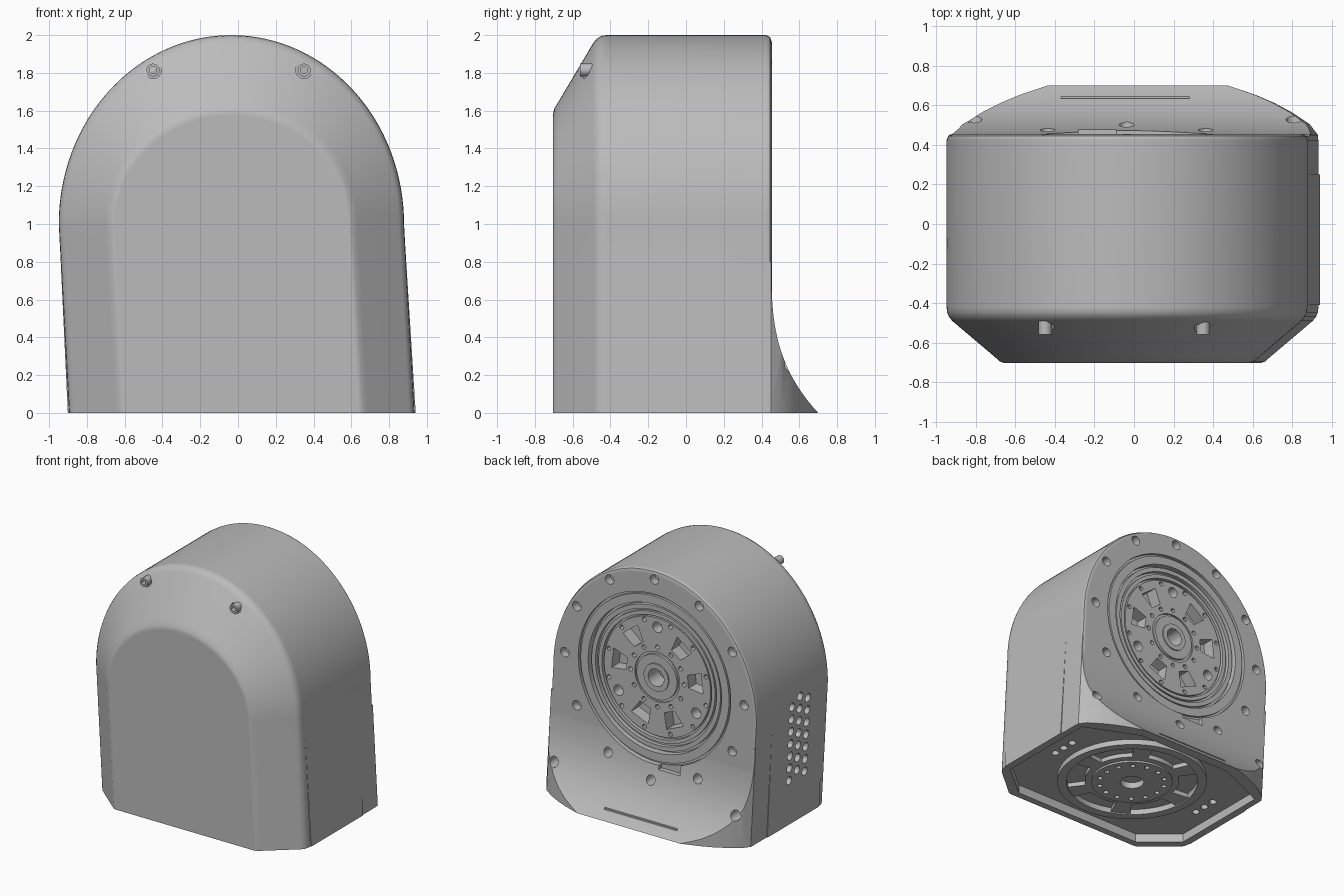
import bpy, bmesh, math

if "Cube" in bpy.data.objects:
    bpy.data.objects.remove(bpy.data.objects["Cube"])

grey = bpy.data.materials.new("plain_grey")
grey.use_nodes = True
COLOUR = (0.5, 0.5, 0.5, 1)
grey.diffuse_color = COLOUR
grey.node_tree.nodes["Principled BSDF"].inputs["Base Color"].default_value = COLOUR

BACK = 0.455            # plane of the rear face
CX, CZ = -0.037, 1.13   # axis of the rear drive


# ---- helpers ----
def place(axis, u, v, t):
    return {"x": (t, u, v), "y": (u, t, v), "z": (u, v, t)}[axis]


def loft(bm, rings, closed=False):
    """Skin a row of equal closed rings, capping the ends unless it loops."""
    rows = [[bm.verts.new(p) for p in ring] for ring in rings]
    pairs = list(zip(rows, rows[1:]))
    if closed:
        pairs.append((rows[-1], rows[0]))
    else:
        bm.faces.new(rows[0])
        bm.faces.new(rows[-1])
    for a, b in pairs:
        for i in range(len(a)):
            j = (i + 1) % len(a)
            bm.faces.new((a[i], a[j], b[j], b[i]))


def prism(bm, pts, axis, lo, hi):
    loft(bm, [[place(axis, u, v, t) for u, v in pts] for t in (lo, hi)])


def box(bm, axis, u0, u1, v0, v1, lo, hi):
    prism(bm, [(u0, v0), (u1, v0), (u1, v1), (u0, v1)], axis, lo, hi)


def polar(u, v, r, a):
    return u + r * math.cos(a), v + r * math.sin(a)


def rod(bm, u, v, r, axis, lo, hi, n=24):
    prism(bm, [polar(u, v, r, math.tau * i / n) for i in range(n)], axis, lo, hi)


def lathe(bm, profile, axis, u, v, base, n=96):
    rings = [[place(axis, *polar(u, v, r, math.tau * i / n), base + h)
              for r, h in profile] for i in range(n)]
    loft(bm, rings, closed=True)


def make(name, bm):
    bmesh.ops.recalc_face_normals(bm, faces=bm.faces)
    mesh = bpy.data.meshes.new(name)
    bm.to_mesh(mesh)
    bm.free()
    obj = bpy.data.objects.new(name, mesh)
    bpy.context.collection.objects.link(obj)
    mesh.materials.append(grey)
    return obj


def combine(obj, bm, operation="DIFFERENCE"):
    """Apply a boolean with the given tool mesh, then discard the tool."""
    tool = make("tool", bm)
    tool.hide_render = True
    mod = obj.modifiers.new("bool", "BOOLEAN")
    mod.operation, mod.solver, mod.object = operation, "EXACT", tool
    bpy.context.view_layer.update()
    deps = bpy.context.evaluated_depsgraph_get()
    mesh = bpy.data.meshes.new_from_object(obj.evaluated_get(deps))
    obj.modifiers.clear()
    obj.data = mesh
    bpy.data.objects.remove(tool)


# ---- housing outline ----
def centre(z):
    return 0.02 - 0.055 * min(z, 1)


def half_width(z):
    return 0.918 - 0.008 * z if z < 1 else 0.91 * math.sqrt(max(0, 1 - (z - 1) ** 2))


def arch(f, y, n=64):
    """Arched outline; f = 0 is the full outline, f = 1 the small front face."""
    w, h = 0.914 - 0.28 * f, 1 - 0.4 * f
    side = [k / 6 for k in range(6)]
    pts = [(centre(z) - w, z) for z in side]
    for i in range(n + 1):
        a = math.pi * (1 - i / n)
        pts.append((centre(1) + w * math.cos(a), 1 + h * math.sin(a)))
    pts += [(centre(z) + w, z) for z in reversed(side)]
    return [(x, y, z) for x, z in pts]


bm = bmesh.new()
loft(bm, [arch(f, y) for f, y in [
    (1.06, -0.705), (0.97, -0.697), (0.88, -0.675), (0.1, -0.49), (0.04, -0.468),
    (0.01, -0.447), (0, -0.42), (0, 0.425), (0.03, 0.446), (0.1, BACK)]])
housing = make("housing", bm)


# ---- flared foot at the rear ----
def flare_y(z):
    return 0.452 + 0.248 * (1 - z / 0.8) ** 3


bm = bmesh.new()
zs = [0.8 * k / 24 for k in range(25)]
prism(bm, [(0.2, 0)] + [(flare_y(z), z) for z in zs] + [(0.2, 0.8)], "x", -1.2, 1.2)
foot = make("foot", bm)
bm = bmesh.new()
plan = [(0.914, 0.1), (0.912, 0.45), (0.87, 0.505), (0.78, 0.565), (0.69, 0.613),
        (0.6, 0.652), (0.51, 0.683), (0.43, 0.71)]
plan = plan + [(-x, y) for x, y in reversed(plan)]
loft(bm, [[(x + centre(0) - 0.055 * z, y, z) for x, y in plan] for z in (-0.1, 1)])
combine(foot, bm, "INTERSECT")
bm = bmesh.new()
bm.from_mesh(foot.data)
bpy.data.objects.remove(foot)
combine(housing, bm, "UNION")

# ---- openings in the housing ----
bm = bmesh.new()
rod(bm, CX, CZ, 0.68, "y", BACK - 0.17, 0.9, 96)
for k in range(12):
    rod(bm, *polar(CX, CZ, 0.8, math.tau * k / 12), 0.038, "y", 0.39, 0.9)
for s in (-1, 1):
    rod(bm, s * 0.81, 0.26, 0.04, "y", 0.42, 0.9)
    rod(bm, s * 0.4 - 0.05, 1.815, 0.045, "y", -0.9, -0.51)
box(bm, "y", -0.37, 0.28, 0.064, 0.078, 0.63, 0.9)
floor = [(0.58, -0.65), (0.86, -0.42), (0.86, 0.43), (0.42, 0.62)]
floor += [(-x, y) for x, y in reversed(floor)]
prism(bm, [(x + 0.02, y) for x, y in floor], "z", -0.1, 0.07)
combine(housing, bm)

bm = bmesh.new()
box(bm, "y", -0.28, -0.09, 0.42, 0.56, 0.44, 0.9)
for x in (-0.7, 0.7):
    for y in (-0.1, 0.0, 0.1):
        rod(bm, x, y, 0.03, "z", 0.03, 0.12, 12)
combine(housing, bm)


# ---- side panels and vent holes ----
def vents():
    tool = bmesh.new()
    for col in range(3):
        for row in range(7):
            rod(tool, -0.2 + 0.1 * col, 0.37 + 0.1 * row + 0.05 * (col % 2), 0.034,
                "x", -1.1, -0.85, 12)
    return tool


combine(housing, vents())
for s, name in ((1, "left_panel"), (-1, "right_panel")):
    bm = bmesh.new()
    zs = [1.25 * k / 20 for k in range(21)]
    skin = [[(centre(z) + s * (half_width(z) + d), z) for z in zs] for d in (0.003, -0.004)]
    prism(bm, skin[0] + skin[1][::-1], "y", -0.41, 0.25)
    panel = make(name, bm)
    if s < 0:
        combine(panel, vents())

# ---- rear drive disc with stepped rings ----
bm = bmesh.new()
lathe(bm, [(0.07, -0.16), (0.07, -0.02), (0.11, -0.02), (0.11, -0.03), (0.18, -0.03),
           (0.18, -0.05), (0.2, -0.05), (0.2, -0.037), (0.475, -0.037), (0.475, -0.06),
           (0.49, -0.06), (0.49, -0.03), (0.52, -0.03), (0.52, -0.05), (0.54, -0.05),
           (0.54, -0.02), (0.575, -0.02), (0.575, -0.055), (0.595, -0.055),
           (0.595, -0.005), (0.662, -0.005), (0.662, -0.025), (0.683, -0.025),
           (0.683, -0.16)], "y", CX, CZ, BACK)
disc = make("drive_disc", bm)
bm = bmesh.new()
for third in (90, 210, 330):
    rod(bm, *polar(CX, CZ, 0.4, math.radians(third)), 0.042, "y", 0.33, 0.6)
    for lean in (-37, 37):
        a = math.radians(third + lean)
        window = [(0.28, -0.18), (0.41, -0.2), (0.41, 0.2), (0.28, 0.18)]
        prism(bm, [polar(CX, CZ, r, a + d) for r, d in window], "y", 0.32, 0.6)
for k in range(12):
    rod(bm, *polar(CX, CZ, 0.448, math.radians(15 + 30 * k)), 0.018, "y", 0.37, 0.6, 12)
    rod(bm, *polar(CX, CZ, 0.24, math.radians(30 * k)), 0.018, "y", 0.37, 0.6, 12)
combine(disc, bm)

# ---- front screws ----
for s, name in ((1, "left_screw"), (-1, "right_screw")):
    bm = bmesh.new()
    lathe(bm, [(0.018, -0.03), (0.018, 0.04), (0.034, 0.04), (0.034, -0.03)],
          "y", s * 0.4 - 0.05, 1.815, -0.53, 24)
    make(name, bm)

# ---- underside hub, ring and spokes ----
bm = bmesh.new()
lathe(bm, [(0.09, 0.08), (0.09, 0.02), (0.31, 0.02), (0.31, 0.035), (0.36, 0.035),
           (0.36, 0.08)], "z", 0.02, 0, 0)
hub = make("base_hub", bm)
bm = bmesh.new()
for k in range(14):
    rod(bm, *polar(0.02, 0, 0.25, math.tau * k / 14), 0.02, "z", -0.1, 0.06, 12)
combine(hub, bm)
bm = bmesh.new()
lathe(bm, [(0.5, 0.08), (0.5, 0.025), (0.57, 0.025), (0.57, 0.08)], "z", 0.02, 0, 0)
make("base_ring", bm)
bm = bmesh.new()
for k in range(6):
    a = math.tau * k / 6
    spoke = [(0.34, -0.17), (0.51, -0.15), (0.51, 0.15), (0.34, 0.17)]
    prism(bm, [polar(0.02, 0, r, a + d) for r, d in spoke], "z", 0.035, 0.08)
make("base_spokes", bm)

# ---- shading ----
for obj in bpy.context.collection.objects:
    if obj.type == "MESH" and grey.name in obj.data.materials:
        bpy.ops.object.select_all(action="DESELECT")
        obj.select_set(True)
        bpy.context.view_layer.objects.active = obj
        bpy.ops.object.shade_smooth_by_angle(angle=math.radians(30))
        obj.modifiers.new("normals", "WEIGHTED_NORMAL").keep_sharp = True
